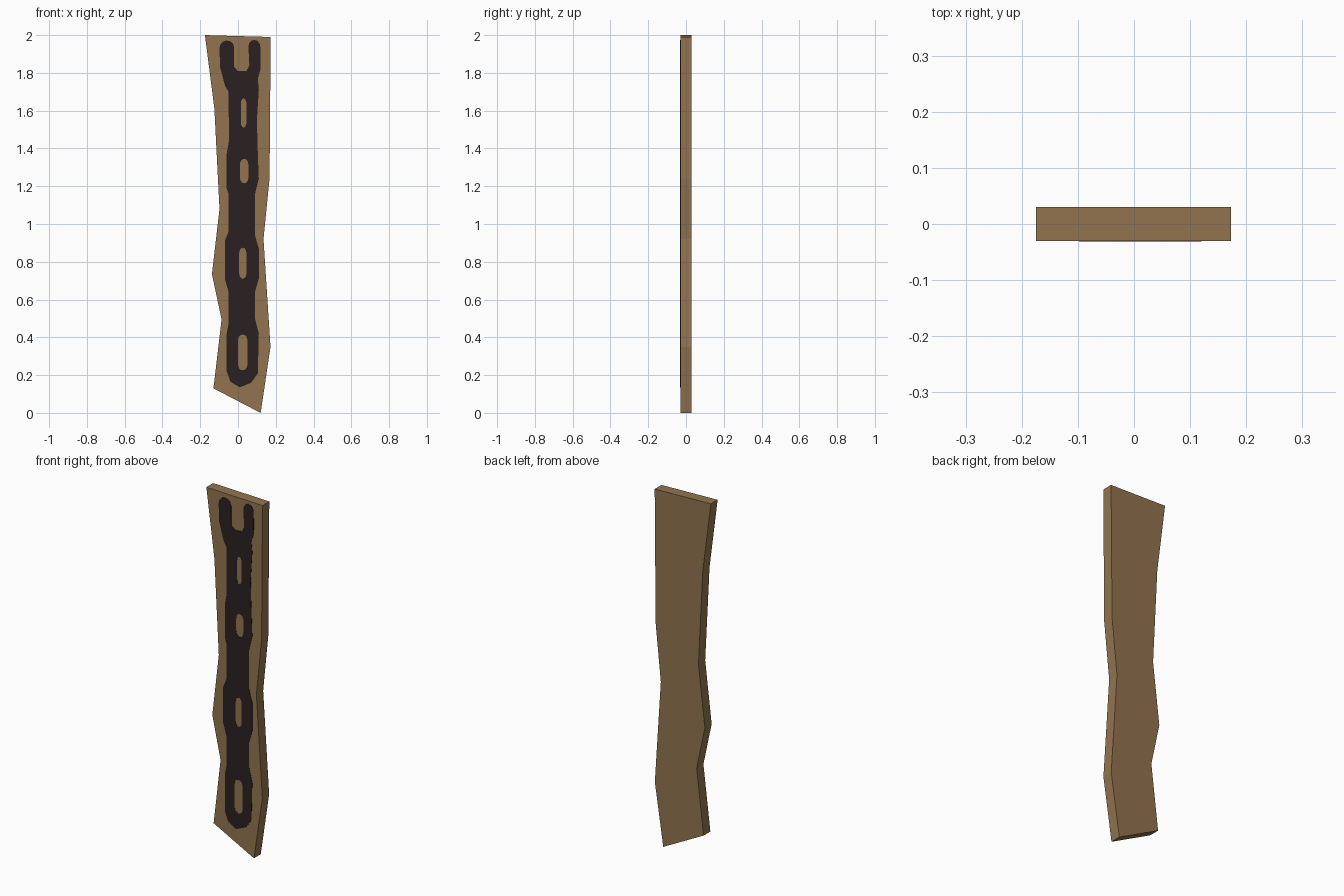
import bpy, bmesh, math

if "Cube" in bpy.data.objects:
    bpy.data.objects.remove(bpy.data.objects["Cube"])

def material(name, rgb):
    m = bpy.data.materials.new(name)
    m.diffuse_color = (*rgb, 1)
    m.use_nodes = True
    m.node_tree.nodes["Principled BSDF"].inputs["Base Color"].default_value = m.diffuse_color
    return m

wood = material("brown wood", (0.29, 0.175, 0.08))
paint = material("dark paint", (0.024, 0.015, 0.015))

# Plank: wavy hand-hewn outline extruded through its thickness
outline = [(-.175, 2), (.173, 1.99), (.167, 1.24), (.135, .92), (.172, .35), (.12, 0),
           (-.13, .13), (-.087, .495), (-.138, .735), (-.098, 1.08), (-.125, 1.61)]
bm = bmesh.new()
face = bm.faces.new([bm.verts.new((x, -.03, z)) for x, z in outline])
ext = bmesh.ops.extrude_face_region(bm, geom=[face])
bmesh.ops.translate(bm, vec=(0, .06, 0),
                    verts=[v for v in ext["geom"] if isinstance(v, bmesh.types.BMVert)])
bmesh.ops.recalc_face_normals(bm, faces=bm.faces)
me = bpy.data.meshes.new("plank")
bm.to_mesh(me)
bm.free()
plank = bpy.data.objects.new("plank", me)
me.materials.append(wood)
bpy.context.collection.objects.link(plank)

def cap(x0, x1, z, r):
    """Rounded top of a prong, left to right."""
    c, h = (x0 + x1) / 2, (x1 - x0) / 2
    return [(c - h * math.cos(math.pi * i / 6), z - r + r * math.sin(math.pi * i / 6))
            for i in range(7)]

def slot(x0, x1, z0, z1):
    """Upright oval hole with straight sides."""
    top = cap(x0, x1, z1, .03)
    return top + [(x0 + x1 - x, z0 + z1 - z) for x, z in top]

# Painted chain pattern: forked top, bulging links, rounded foot
border = cap(-.098, -.02, 1.972, .04) + [(-.02, 1.83), (0, 1.81), (.045, 1.81), (.06, 1.84)]
border += cap(.055, .118, 1.975, .035) + [
    (.12, 1.82), (.105, 1.77), (.11, 1.71), (.1, 1.55), (.105, 1.37), (.11, 1.24),
    (.09, 1.16), (.09, .94), (.11, .87), (.11, .71), (.09, .64), (.09, .5), (.11, .42),
    (.105, .21), (.07, .16), (.01, .135), (-.04, .165), (-.06, .22), (-.06, .42),
    (-.05, .47), (-.05, .64), (-.07, .71), (-.07, .91), (-.05, .96), (-.05, 1.16),
    (-.06, 1.19), (-.06, 1.37), (-.048, 1.44), (-.05, 1.7), (-.068, 1.73), (-.095, 1.83)]
holes = [slot(.015, .045, 1.51, 1.665), slot(.01, .055, 1.215, 1.345),
         slot(.006, .045, .71, .875), slot(0, .05, .225, .415)]

cu = bpy.data.curves.new("painted_pattern", "CURVE")
cu.dimensions = "2D"
cu.fill_mode = "BOTH"
cu.extrude = .0015
for pts in [border] + holes:
    sp = cu.splines.new("POLY")
    sp.points.add(len(pts) - 1)
    for p, (x, z) in zip(sp.points, pts):
        p.co = (x, z, 0, 1)
    sp.use_cyclic_u = True
cu.materials.append(paint)
pattern = bpy.data.objects.new("painted_pattern", cu)
pattern.location.y = -.03
pattern.rotation_euler.x = math.pi / 2
bpy.context.collection.objects.link(pattern)
bpy.context.view_layer.objects.active = pattern
pattern.select_set(True)
bpy.ops.object.convert(target="MESH")
